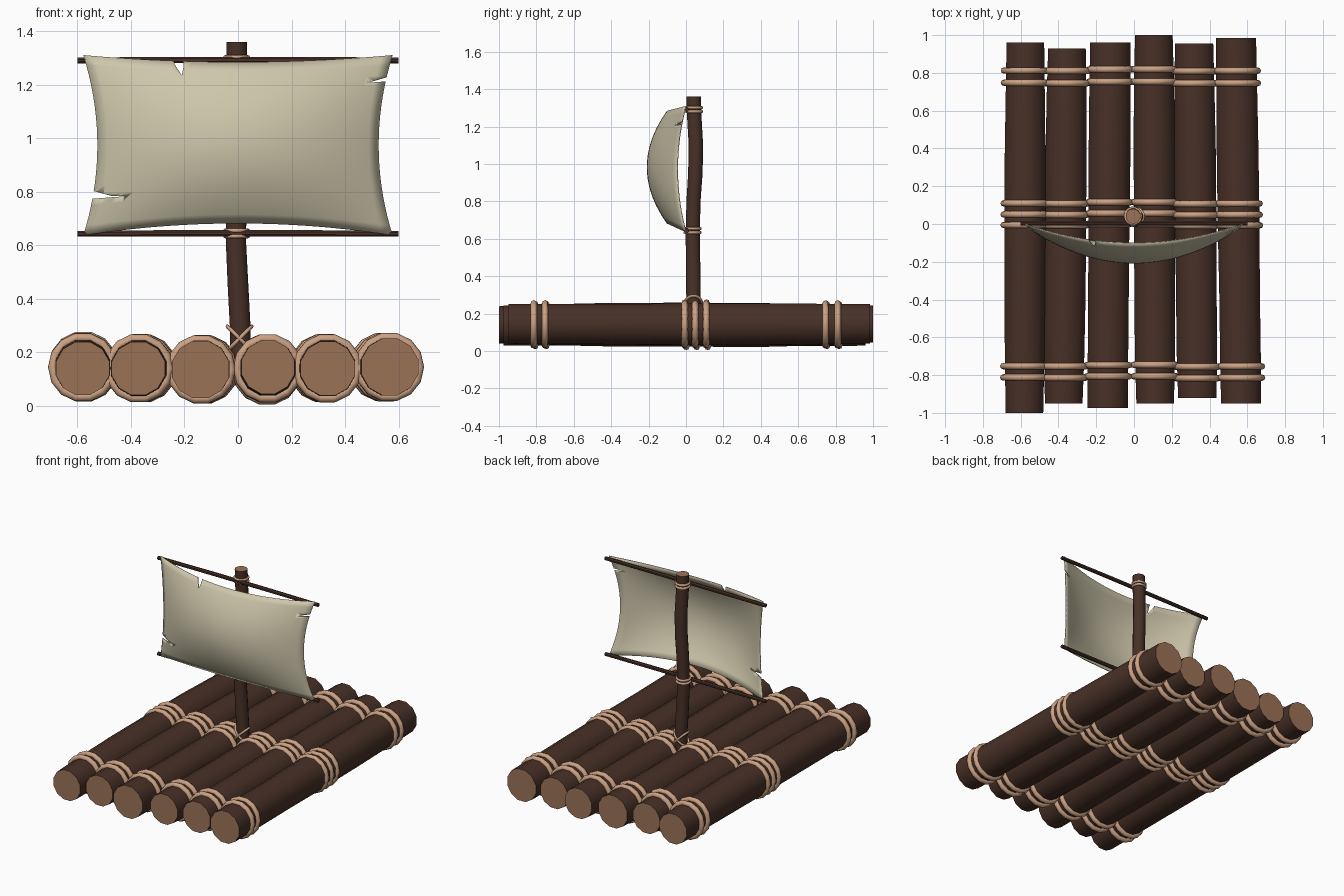
import bpy, bmesh, math, random
from mathutils import Vector, Matrix

if "Cube" in bpy.data.objects:
    bpy.data.objects.remove(bpy.data.objects["Cube"])

random.seed(4)


def material(name, rgb):
    m = bpy.data.materials.new(name)
    m.diffuse_color = (*rgb, 1)
    m.use_nodes = True
    m.node_tree.nodes["Principled BSDF"].inputs["Base Color"].default_value = m.diffuse_color
    return m


BARK = material("bark", (0.065, 0.030, 0.020))
CUT = material("cut_wood", (0.33, 0.17, 0.095))
ROPE = material("rope", (0.60, 0.36, 0.23))
CLOTH = material("cloth", (0.62, 0.57, 0.41))


def finish(name, bm, mats, angle=40):
    bmesh.ops.recalc_face_normals(bm, faces=bm.faces)
    me = bpy.data.meshes.new(name)
    bm.to_mesh(me)
    bm.free()
    for m in mats:
        me.materials.append(m)
    ob = bpy.data.objects.new(name, me)
    bpy.context.collection.objects.link(ob)
    bpy.ops.object.select_all(action='DESELECT')
    bpy.context.view_layer.objects.active = ob
    ob.select_set(True)
    bpy.ops.object.shade_smooth_by_angle(angle=math.radians(angle))
    return ob


def pole(name, points, radii, axis, sides, cap):
    """Bent pole: rings of vertices along one axis, closed by flat caps."""
    bm = bmesh.new()
    a, b = [Vector(v) for v in {'X': ((0, 1, 0), (0, 0, 1)),
                                'Y': ((1, 0, 0), (0, 0, 1)),
                                'Z': ((1, 0, 0), (0, 1, 0))}[axis]]
    rings = []
    for p, r in zip(points, radii):
        rings.append([bm.verts.new(Vector(p) + r * (a * math.cos(t) + b * math.sin(t)))
                      for t in (math.tau * (i + 0.5) / sides for i in range(sides))])
    for r0, r1 in zip(rings, rings[1:]):
        for i in range(sides):
            j = (i + 1) % sides
            bm.faces.new((r0[i], r0[j], r1[j], r1[i]))
    for r in (rings[0], rings[-1]):
        bm.faces.new(r).material_index = 1
    return finish(name, bm, (BARK, cap))


def add_ring(bm, matrix, major, minor, n=14, m=8):
    """Rope ring around the local z axis."""
    v = [[bm.verts.new(matrix @ Vector((
        (major + minor * math.cos(q)) * math.cos(p),
        (major + minor * math.cos(q)) * math.sin(p),
        minor * math.sin(q))))
        for q in (math.tau * k / m for k in range(m))]
        for p in (math.tau * i / n for i in range(n))]
    for i in range(n):
        for k in range(m):
            i2, k2 = (i + 1) % n, (k + 1) % m
            bm.faces.new((v[i][k], v[i2][k], v[i2][k2], v[i][k2]))


# Logs: front x, back x, end z, middle z, front y, back y, end radius
LOGS = [(-0.58, -0.575, 0.140, 0.150, -1.00, 0.96, 0.103),
        (-0.372, -0.355, 0.140, 0.142, -0.95, 0.93, 0.103),
        (-0.140, -0.125, 0.136, 0.138, -0.975, 0.96, 0.111),
        (0.112, 0.105, 0.145, 0.132, -0.95, 1.00, 0.103),
        (0.335, 0.318, 0.140, 0.142, -0.92, 0.955, 0.105),
        (0.567, 0.540, 0.146, 0.144, -0.95, 0.985, 0.110)]
ROPE_Y = (-0.81, -0.75, -0.003, 0.053, 0.112, 0.75, 0.815)

for k, (xf, xb, ze, zm, yf, yb, r) in enumerate(LOGS):
    def centre(y):
        t = (y - yf) / (yb - yf)
        bulge = min(1, 5 * t * (1 - t))
        return Vector((xf + (xb - xf) * t, y, ze + (zm - ze) * bulge)), bulge
    ys = [yf + (yb - yf) * t for t in (0, 0.13, 0.3, 0.5, 0.7, 0.87, 1)]
    rad = [r + (0.113 - r) * centre(y)[1] + (random.uniform(-0.002, 0.002) if 0 < i < 6 else 0)
           for i, y in enumerate(ys)]
    pole(f"log_{k + 1}", [centre(y)[0] for y in ys], rad, 'Y', 12, CUT)
    # Rope lashings round the log
    bm = bmesh.new()
    shift = random.uniform(-0.008, 0.006)
    for y in ROPE_Y:
        c, _ = centre(y + shift)
        add_ring(bm, Matrix.Translation(c) @ Matrix.Rotation(math.pi / 2, 4, 'X'),
                 0.113, 0.017)
    finish(f"log_{k + 1}_lashings", bm, (ROPE,), 60)

# Mast, slightly crooked
MAST = [(0.012, 0.040, 0.10), (0.008, 0.040, 0.30), (0.000, 0.038, 0.45),
        (-0.008, 0.036, 0.62), (-0.004, 0.040, 0.80), (0.000, 0.050, 0.95),
        (0.000, 0.053, 1.10), (-0.004, 0.045, 1.24), (-0.005, 0.041, 1.36)]
pole("mast", MAST, [0.040, 0.040, 0.040, 0.039, 0.039, 0.040, 0.040, 0.040, 0.040], 'Z', 12, CUT)

# Yards with their rope rings round the mast
for name, z, dy in (("upper", 1.290, 0.045), ("lower", 0.643, 0.037)):
    pole(f"{name}_yard", [(-0.6, 0.004, z), (-0.2, 0.004, z + 0.002), (0.2, 0.004, z + 0.002),
                          (0.6, 0.004, z)], [0.012, 0.013, 0.013, 0.012], 'X', 8, BARK)
    bm = bmesh.new()
    for dz in (-0.009, 0.012):
        add_ring(bm, Matrix.Translation((-0.005, dy - 0.002, z + dz)), 0.042, 0.008)
    finish(f"{name}_yard_lashing", bm, (ROPE,), 60)

# Crossed ropes at the mast foot
bm = bmesh.new()
for s in (-1, 1):
    add_ring(bm, Matrix.Translation((0.006, 0.040, 0.252))
             @ Matrix.Rotation(s * math.pi / 4, 4, 'Y')
             @ Matrix.Diagonal((1.35, 1, 1, 1)), 0.046, 0.007, 18)
finish("mast_foot_lashing", bm, (ROPE,), 60)

# Sail: billowing sheet with curved edges
NU, NV = 28, 18
bm = bmesh.new()
grid = []
for j in range(NV + 1):
    v = 2 * j / NV - 1
    row = []
    for i in range(NU + 1):
        u = 2 * i / NU - 1
        cu, cv = 1 - u * u, 1 - v * v
        top, bot = 1.31 - 0.027 * cu, 0.637 + 0.046 * cu
        row.append(bm.verts.new((u * (0.577 - 0.053 * cv),
                                 -(0.1 * cu + 0.045 * cv + 0.062 * cu * cv),
                                 (top + bot) / 2 + v * (top - bot) / 2)))
    grid.append(row)
for j in range(NV):
    for i in range(NU):
        bm.faces.new((grid[j][i], grid[j][i + 1], grid[j + 1][i + 1], grid[j + 1][i]))
sail = finish("sail", bm, (CLOTH,))
solid = sail.modifiers.new("thickness", 'SOLIDIFY')
solid.thickness = 0.005
solid.offset = 0
bpy.ops.object.modifier_apply(modifier=solid.name)

# Torn notches cut into the sail edges (x, z outlines)
TEARS = [[(-0.25, 1.33), (-0.236, 1.275), (-0.21, 1.235), (-0.203, 1.27), (-0.21, 1.33)],
         [(0.62, 1.245), (0.484, 1.207), (0.55, 1.212), (0.62, 1.205)],
         [(-0.60, 0.815), (-0.53, 0.80), (-0.475, 0.785), (-0.42, 0.783), (-0.60, 0.77)]]
for outline in TEARS:
    bm = bmesh.new()
    f = bm.faces.new([bm.verts.new((x, -0.4, z)) for x, z in outline])
    ext = bmesh.ops.extrude_face_region(bm, geom=[f])
    bmesh.ops.translate(bm, vec=(0, 0.8, 0),
                        verts=[e for e in ext["geom"] if isinstance(e, bmesh.types.BMVert)])
    cutter = finish("tear_cutter", bm, ())
    cutter.hide_render = True
    bpy.context.view_layer.objects.active = sail
    cut = sail.modifiers.new("tear", 'BOOLEAN')
    cut.operation, cut.object, cut.solver = 'DIFFERENCE', cutter, 'EXACT'
    bpy.ops.object.modifier_apply(modifier=cut.name)
    bpy.data.objects.remove(cutter)
